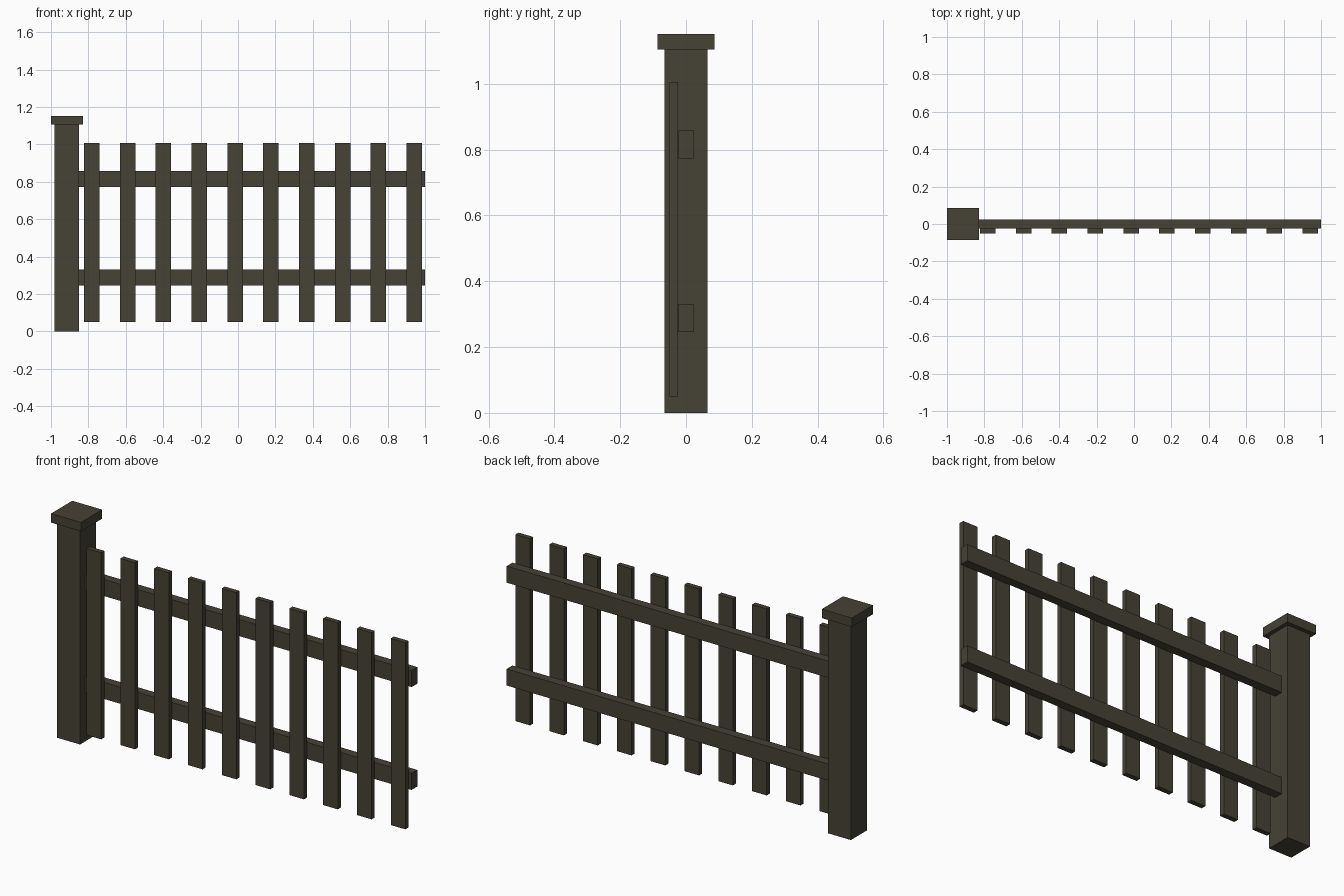
import bpy
import bmesh
from mathutils import Vector

if "Cube" in bpy.data.objects:
    bpy.data.objects.remove(bpy.data.objects["Cube"])

wood = bpy.data.materials.new("dark weathered wood")
wood.diffuse_color = (0.061, 0.054, 0.036, 1.0)
wood.use_nodes = True
wood.node_tree.nodes["Principled BSDF"].inputs["Base Color"].default_value = wood.diffuse_color


def box(name, lo, hi):
    """Axis-aligned board between two opposite corners."""
    lo, hi = Vector(lo), Vector(hi)
    size, mid = hi - lo, (lo + hi) / 2
    bm = bmesh.new()
    bmesh.ops.create_cube(bm, size=1.0)
    bmesh.ops.scale(bm, vec=size, verts=bm.verts)
    mesh = bpy.data.meshes.new(name)
    bm.to_mesh(mesh)
    bm.free()
    mesh.materials.append(wood)
    obj = bpy.data.objects.new(name, mesh)
    obj.location = mid
    bpy.context.collection.objects.link(obj)
    return obj


# Square post with its flat cap
POST_X = -0.915
box("post", (POST_X - 0.065, -0.065, 0), (POST_X + 0.065, 0.065, 1.105))
box("post_cap", (POST_X - 0.085, -0.086, 1.105), (POST_X + 0.085, 0.086, 1.151))

# Two horizontal rails running out of the post
for name, z in (("lower_rail", 0.246), ("upper_rail", 0.773)):
    box(name, (POST_X + 0.065, -0.023, z), (1.0, 0.023, z + 0.085))

# Ten evenly spaced pickets on the front of the rails
FIRST_X, STEP, HALF_W = -0.782, 0.1916, 0.0415
for i in range(10):
    x = FIRST_X + i * STEP
    box(f"picket_{i + 1}", (x - HALF_W, -0.05, 0.05), (x + HALF_W, -0.0245, 1.006))
